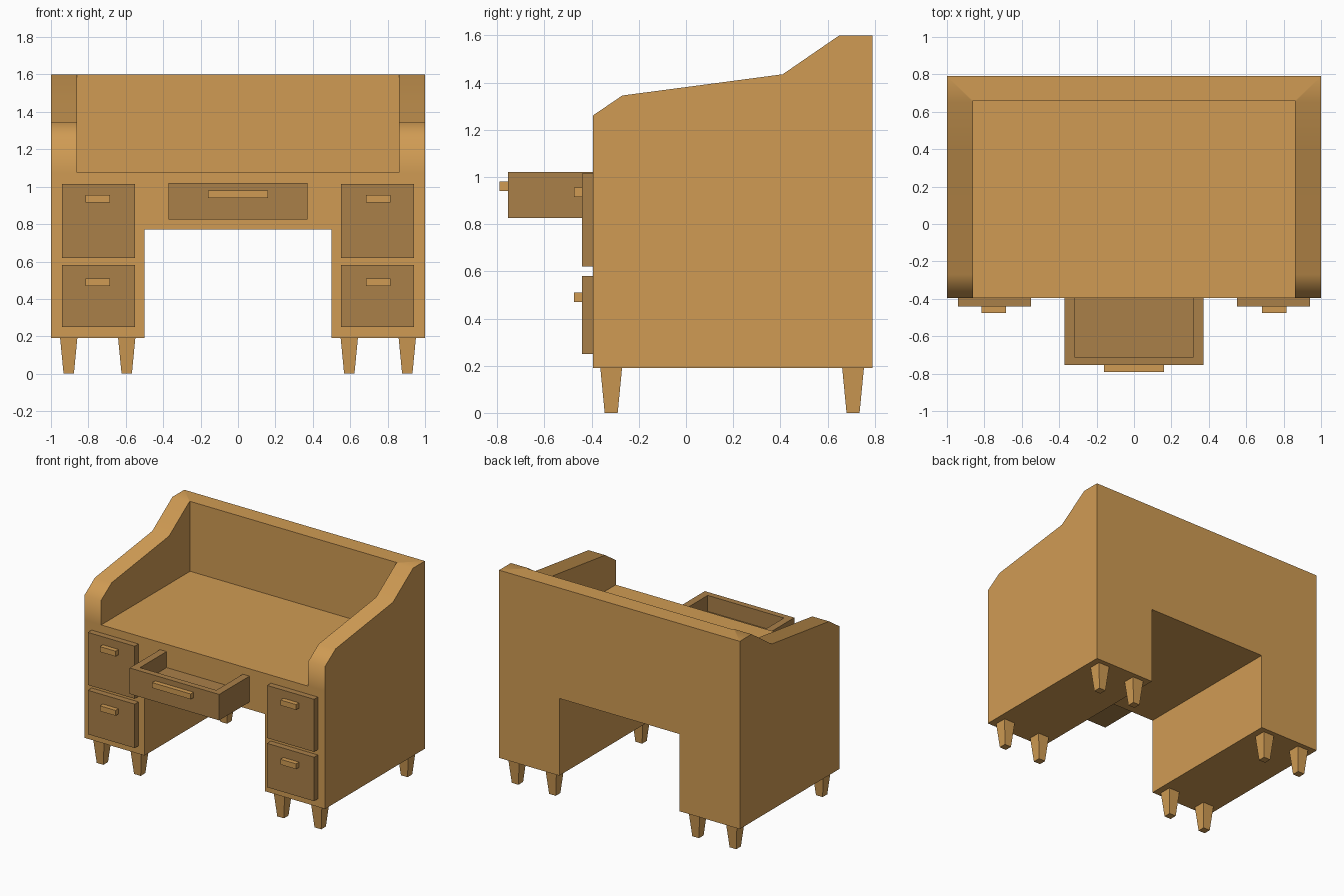
import bpy, bmesh, math

cube = bpy.data.objects.get("Cube")
if cube:
    bpy.data.objects.remove(cube, do_unlink=True)


def material(name, rgb):
    m = bpy.data.materials.new(name)
    m.use_nodes = True
    color = (*rgb, 1)
    m.diffuse_color = color
    m.node_tree.nodes["Principled BSDF"].inputs["Base Color"].default_value = color
    return m


WOOD = material("warm_oak", (0.63, 0.33, 0.088))
DARK = material("dark_oak", (0.40, 0.215, 0.066))


def finish(name, bm, mat):
    bmesh.ops.recalc_face_normals(bm, faces=bm.faces)
    mesh = bpy.data.meshes.new(name)
    bm.to_mesh(mesh)
    bm.free()
    mesh.materials.append(mat)
    ob = bpy.data.objects.new(name, mesh)
    bpy.context.collection.objects.link(ob)
    return ob


def box(name, x, y, z, mat, taper=1):
    """Box from x, y, z ranges; taper scales the bottom face."""
    bm = bmesh.new()
    bmesh.ops.create_cube(bm, size=1)
    for v in bm.verts:
        s = taper if v.co.z < 0 else 1
        v.co.x = sum(x) / 2 + v.co.x * s * (x[1] - x[0])
        v.co.y = sum(y) / 2 + v.co.y * s * (y[1] - y[0])
        v.co.z = sum(z) / 2 + v.co.z * (z[1] - z[0])
    return finish(name, bm, mat)


def select_only(ob):
    bpy.ops.object.select_all(action='DESELECT')
    ob.select_set(True)
    bpy.context.view_layer.objects.active = ob


def cut(ob, x, y, z):
    cutter = box("cutter", x, y, z, ob.data.materials[0])
    cutter.hide_render = True
    mod = ob.modifiers.new("cut", 'BOOLEAN')
    mod.operation = 'DIFFERENCE'
    mod.solver = 'EXACT'
    mod.object = cutter
    select_only(ob)
    bpy.ops.object.modifier_apply(modifier=mod.name)
    bpy.data.objects.remove(cutter, do_unlink=True)


FRONT, BACK, DESK, BASE = -0.395, 0.79, 1.075, 0.19

# Desk body: side profile extruded across, then kneehole and worktop recess cut out
profile = [(FRONT, BASE), (FRONT, DESK), (FRONT, 1.26), (-0.27, 1.345),
           (0.41, 1.435), (0.65, 1.6), (BACK, 1.6), (BACK, BASE)]
bm = bmesh.new()
side = bm.faces.new([bm.verts.new((-1, y, z)) for y, z in profile])
ext = bmesh.ops.extrude_face_region(bm, geom=[side], use_keep_orig=True)
bmesh.ops.translate(bm, vec=(2, 0, 0),
                    verts=[g for g in ext["geom"] if isinstance(g, bmesh.types.BMVert)])
body = finish("desk_body", bm, WOOD)
cut(body, (-0.5, 0.5), (-1, 1), (0, 0.77))
cut(body, (-0.86, 0.86), (-1, 0.66), (DESK, 2))
select_only(body)
bpy.ops.object.shade_smooth_by_angle(angle=math.radians(60))

# Side drawers with handles, and tapered legs, on both sides
for s, label in ((1, "left"), (-1, "right")):
    def span(a, b):
        return tuple(sorted((s * a, s * b)))

    for row, low, high, grip in (("upper", 0.62, 1.015, 0.915), ("lower", 0.25, 0.58, 0.47)):
        box(f"{label}_{row}_drawer", span(0.55, 0.94), (-0.44, FRONT), (low, high), DARK)
        box(f"{label}_{row}_handle", span(0.685, 0.815), (-0.475, -0.44), (grip, grip + 0.04), WOOD)
    for where, y in (("front", -0.317), ("back", 0.708)):
        for pos, x in (("inner", 0.595), ("outer", 0.905)):
            box(f"{label}_{where}_{pos}_leg", span(x - 0.046, x + 0.046),
                (y - 0.046, y + 0.046), (0, BASE), WOOD, 0.6)

# Open centre drawer with its hollow and handle
drawer = box("centre_drawer", (-0.372, 0.372), (-0.755, FRONT), (0.825, 1.02), DARK)
cut(drawer, (-0.317, 0.317), (-0.71, 0), (0.9, 2))
box("centre_handle", (-0.16, 0.16), (-0.79, -0.755), (0.94, 0.98), WOOD)
